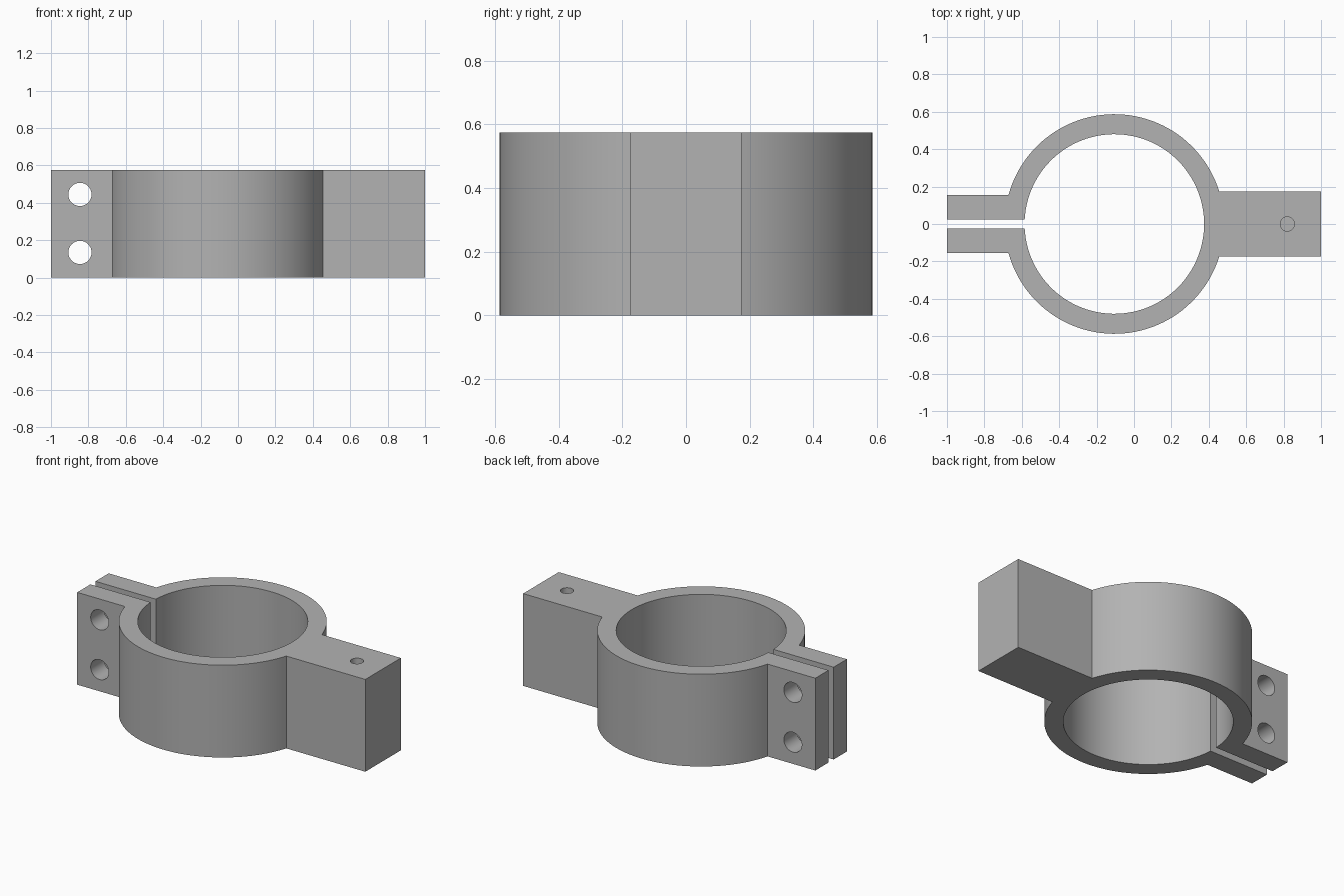
import bpy, bmesh, math
from mathutils import Matrix

if "Cube" in bpy.data.objects:
    bpy.data.objects.remove(bpy.data.objects["Cube"])

CX, R_OUT, R_IN, H = -0.105, 0.587, 0.48, 0.575   # ring centre, radii, height
GAP, EAR, BLOCK = 0.025, 0.155, 0.175             # half widths in y

grey = bpy.data.materials.new("grey metal")
grey.diffuse_color = (0.45, 0.45, 0.45, 1)
grey.use_nodes = True
grey.node_tree.nodes["Principled BSDF"].inputs["Base Color"].default_value = grey.diffuse_color


def arc(r, a0, a1, n):
    return [(CX + r * math.cos(a0 + (a1 - a0) * i / n),
             r * math.sin(a0 + (a1 - a0) * i / n)) for i in range(n + 1)]


# Upper half of the outline: block, outer arc, ear; then the bore arc
a_block = math.asin(BLOCK / R_OUT)
a_ear = math.pi - math.asin(EAR / R_OUT)
a_gap = math.pi - math.asin(GAP / R_IN)
outer = [(1, BLOCK)] + arc(R_OUT, a_block, a_ear, 48) + [(-1, EAR), (-1, GAP)]
inner = arc(R_IN, a_gap, 0, 64)
half = outer + inner
mirrored = [(x, -y) for x, y in reversed(half[:-1])]
outline = half + mirrored

# Split clamp body, extruded from the outline
bm = bmesh.new()
face = bm.faces.new([bm.verts.new((x, y, 0)) for x, y in outline])
ext = bmesh.ops.extrude_face_region(bm, geom=[face])
bmesh.ops.translate(bm, vec=(0, 0, H),
                    verts=[g for g in ext["geom"] if isinstance(g, bmesh.types.BMVert)])
bmesh.ops.recalc_face_normals(bm, faces=bm.faces)
mesh = bpy.data.meshes.new("clamp_body")
bm.to_mesh(mesh)
bm.free()
mesh.materials.append(grey)
body = bpy.data.objects.new("clamp_body", mesh)
bpy.context.collection.objects.link(body)


def drill(name, r, depth, loc, rot=(0, 0, 0)):
    """Cut a round hole into the body."""
    bpy.ops.mesh.primitive_cylinder_add(vertices=48, radius=r, depth=depth,
                                        location=loc, rotation=rot)
    cutter = bpy.context.object
    cutter.name = name
    cutter.data.materials.append(grey)
    mod = body.modifiers.new(name, 'BOOLEAN')
    mod.operation, mod.solver, mod.object = 'DIFFERENCE', 'EXACT', cutter
    bpy.context.view_layer.objects.active = body
    bpy.ops.object.modifier_apply(modifier=name)
    bpy.data.objects.remove(cutter)


# Two bolt holes through both ears, one blind hole in the block
for i, z in enumerate((0.135, 0.445)):
    drill(f"bolt_hole_{i}", 0.062, 1, (-0.845, 0, z), (math.pi / 2, 0, 0))
drill("block_hole", 0.038, 0.4, (0.82, 0, H))

# Smooth curved walls, sharp edges
bpy.ops.object.select_all(action='DESELECT')
body.select_set(True)
bpy.context.view_layer.objects.active = body
bpy.ops.object.shade_smooth_by_angle(angle=math.radians(30))
